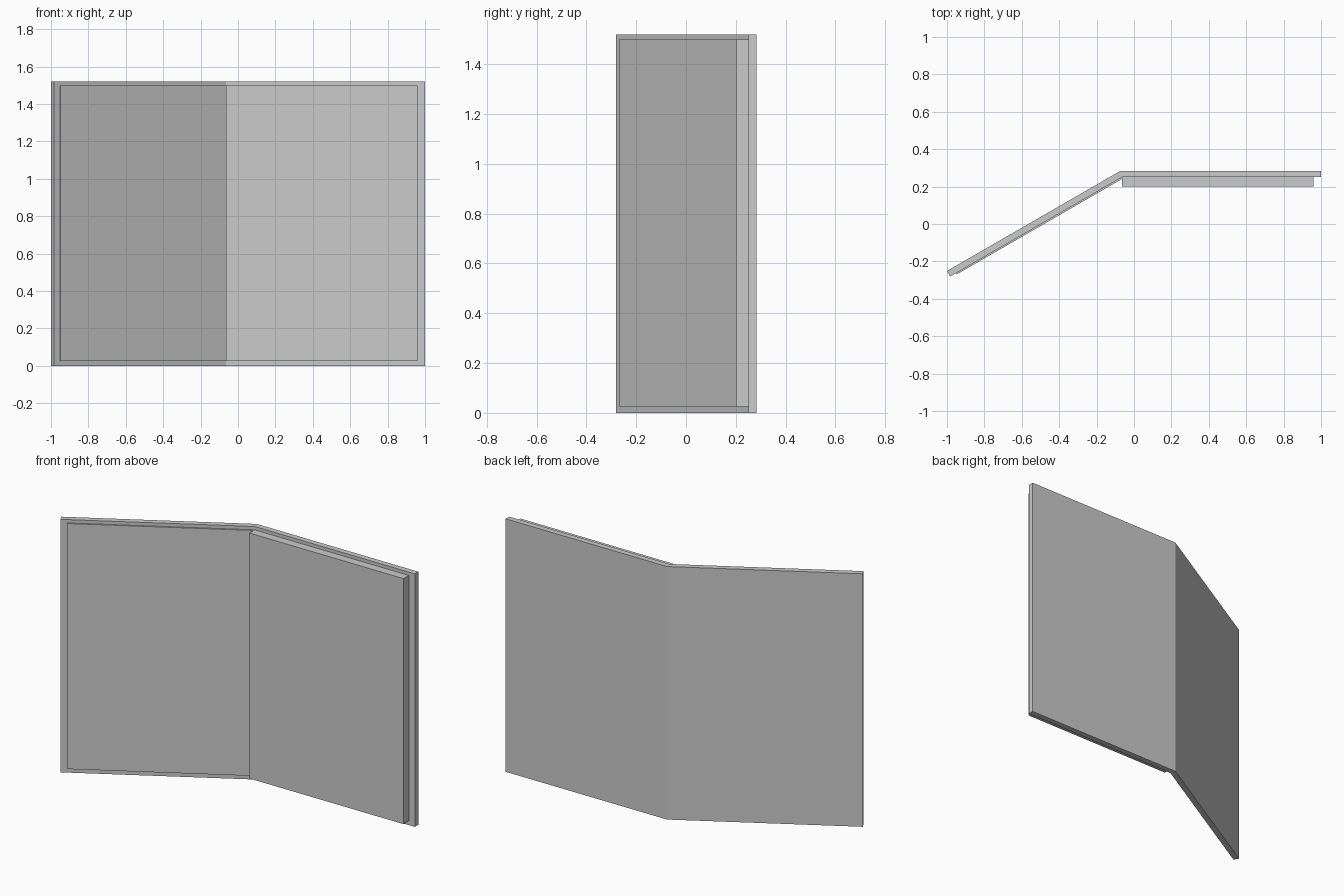
import bpy, bmesh, math
from mathutils import Vector

if "Cube" in bpy.data.objects:
    bpy.data.objects.remove(bpy.data.objects["Cube"])


def prism(name, outline, z0, z1):
    """Extrude a plan outline upward from z0 to z1."""
    mesh = bpy.data.meshes.new(name)
    bm = bmesh.new()
    face = bm.faces.new([bm.verts.new((x, y, z0)) for x, y in outline])
    result = bmesh.ops.extrude_face_region(bm, geom=[face])
    top = [v for v in result["geom"] if isinstance(v, bmesh.types.BMVert)]
    bmesh.ops.translate(bm, verts=top, vec=(0, 0, z1 - z0))
    bmesh.ops.recalc_face_normals(bm, faces=bm.faces)
    bm.to_mesh(mesh)
    bm.free()
    obj = bpy.data.objects.new(name, mesh)
    bpy.context.collection.objects.link(obj)
    return obj


H = 1.52
a = math.radians(30)
along = Vector((-math.cos(a), -math.sin(a)))   # down the angled wing
out = Vector((math.sin(a), -math.cos(a)))      # towards the wing's front
inner = Vector((-0.064, 0.25))                 # inside of the bend

# Folded back board: straight right leaf and angled left leaf
prism("back_board", [(1, 0.25), (1, 0.284), (-0.073, 0.284), (-1, -0.251),
                     (-0.983, -0.281), inner], 0, H)

# Raised front panel on the straight leaf
prism("right_panel", [(-0.064, 0.20), (0.96, 0.20), (0.96, 0.25), inner],
      0.025, 1.50)

# Thin facing on the angled leaf
start = inner + along * 0.004
end = inner + along * 1.026
prism("left_panel", [start, end, end + out * 0.008, start + out * 0.008],
      0.025, 1.50)
